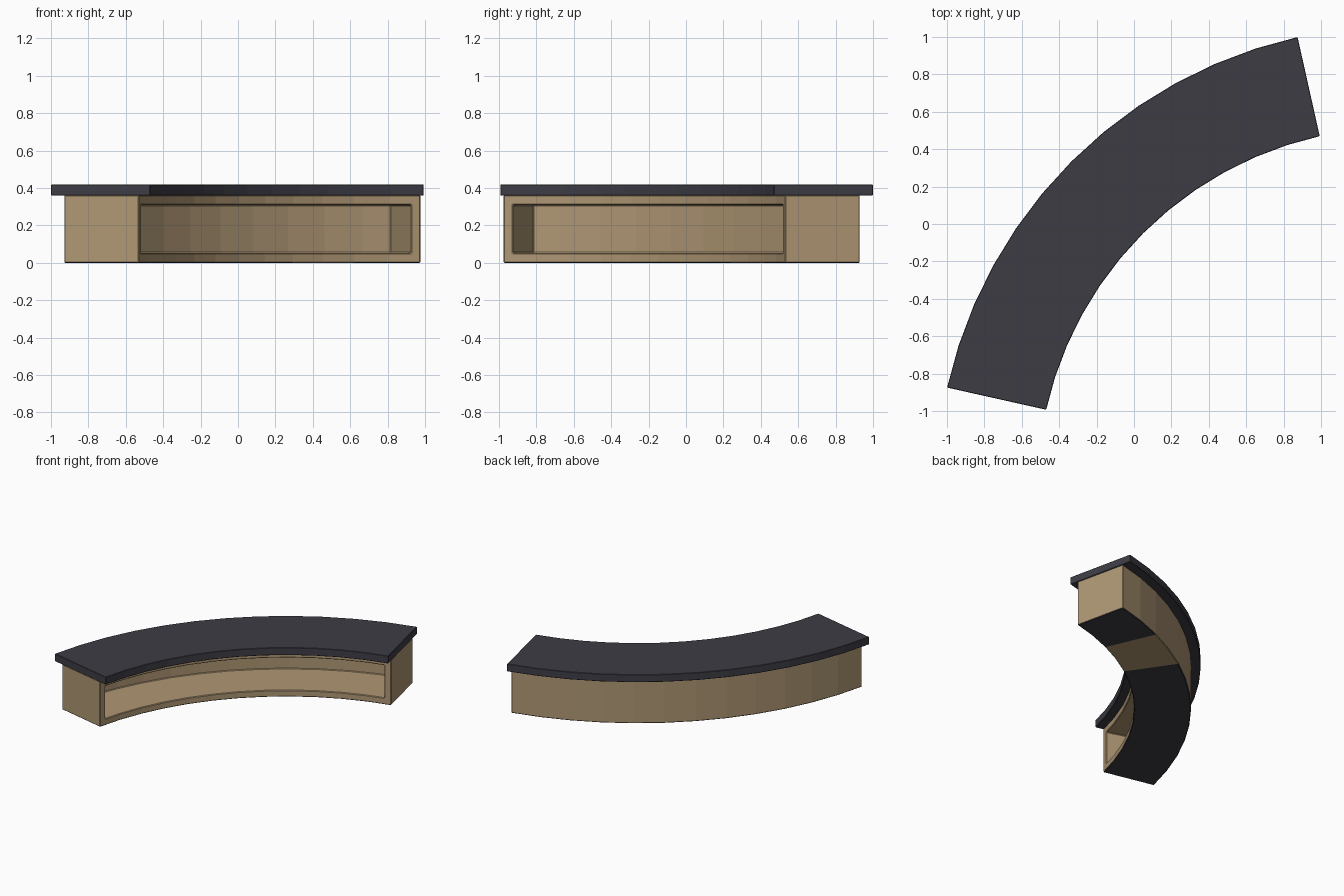
import bpy, bmesh, math

if "Cube" in bpy.data.objects:
    bpy.data.objects.remove(bpy.data.objects["Cube"])

C = 1.414          # arc centre sits at (C, -C)
SEGS = 12


def material(name, rgb):
    m = bpy.data.materials.new(name)
    m.diffuse_color = (*rgb, 1)
    m.use_nodes = True
    m.node_tree.nodes["Principled BSDF"].inputs["Base Color"].default_value = m.diffuse_color
    return m


WOOD = material("wood", (0.43, 0.31, 0.175))
DARK = material("dark_top", (0.048, 0.046, 0.06))


def arc_block(r0, r1, half_deg, z0, z1):
    """Curved bar around the origin; returns bmesh plus inner wall and bottom faces."""
    bm = bmesh.new()
    rings = []
    for i in range(SEGS + 1):
        a = math.radians(135 - half_deg + 2 * half_deg * i / SEGS)
        rings.append([bm.verts.new((r * math.cos(a), r * math.sin(a), z))
                      for r, z in ((r0, z0), (r1, z0), (r1, z1), (r0, z1))])
    sides = [[], [], [], []]      # bottom, outer, top, inner
    for p, q in zip(rings, rings[1:]):
        for k in range(4):
            n = (k + 1) % 4
            sides[k].append(bm.faces.new((p[k], p[n], q[n], q[k])))
    bm.faces.new(rings[0][::-1])
    bm.faces.new(rings[-1])
    bmesh.ops.recalc_face_normals(bm, faces=bm.faces[:])
    return bm, sides


def finish(bm, name, mats, bevel):
    bmesh.ops.recalc_face_normals(bm, faces=bm.faces[:])
    me = bpy.data.meshes.new(name)
    bm.to_mesh(me)
    bm.free()
    for m in mats:
        me.materials.append(m)
    ob = bpy.data.objects.new(name, me)
    ob.location = (C, -C, 0)
    bpy.context.collection.objects.link(ob)
    b = ob.modifiers.new("edge", 'BEVEL')
    b.width = bevel
    b.segments = 1
    b.limit_method = 'ANGLE'
    return ob


# Wooden body with a long open shelf in the concave side
bm, (bottom, outer, top, inner) = arc_block(1.993, 2.403, 32.3, 0.0, 0.362)
for i, f in enumerate(bottom):
    f.material_index = 0 if i in (2, 3) else 1   # dark underside with one bare panel
bmesh.ops.inset_region(bm, faces=inner, thickness=0.052, depth=0, use_even_offset=True)
ext = bmesh.ops.extrude_face_region(bm, geom=inner)
bmesh.ops.delete(bm, geom=inner, context='FACES')
for v in [g for g in ext["geom"] if isinstance(g, bmesh.types.BMVert)]:
    a = math.atan2(v.co.y, v.co.x)
    mid = math.radians(135)
    a = mid + (a - mid) * 0.985
    v.co.x, v.co.y = 2.36 * math.cos(a), 2.36 * math.sin(a)
finish(bm, "bench_body", (WOOD, DARK), 0.005)

# Dark overhanging seat slab
bm, _ = arc_block(1.93, 2.473, 32.4, 0.36, 0.42)
finish(bm, "seat_slab", (DARK,), 0.003)
